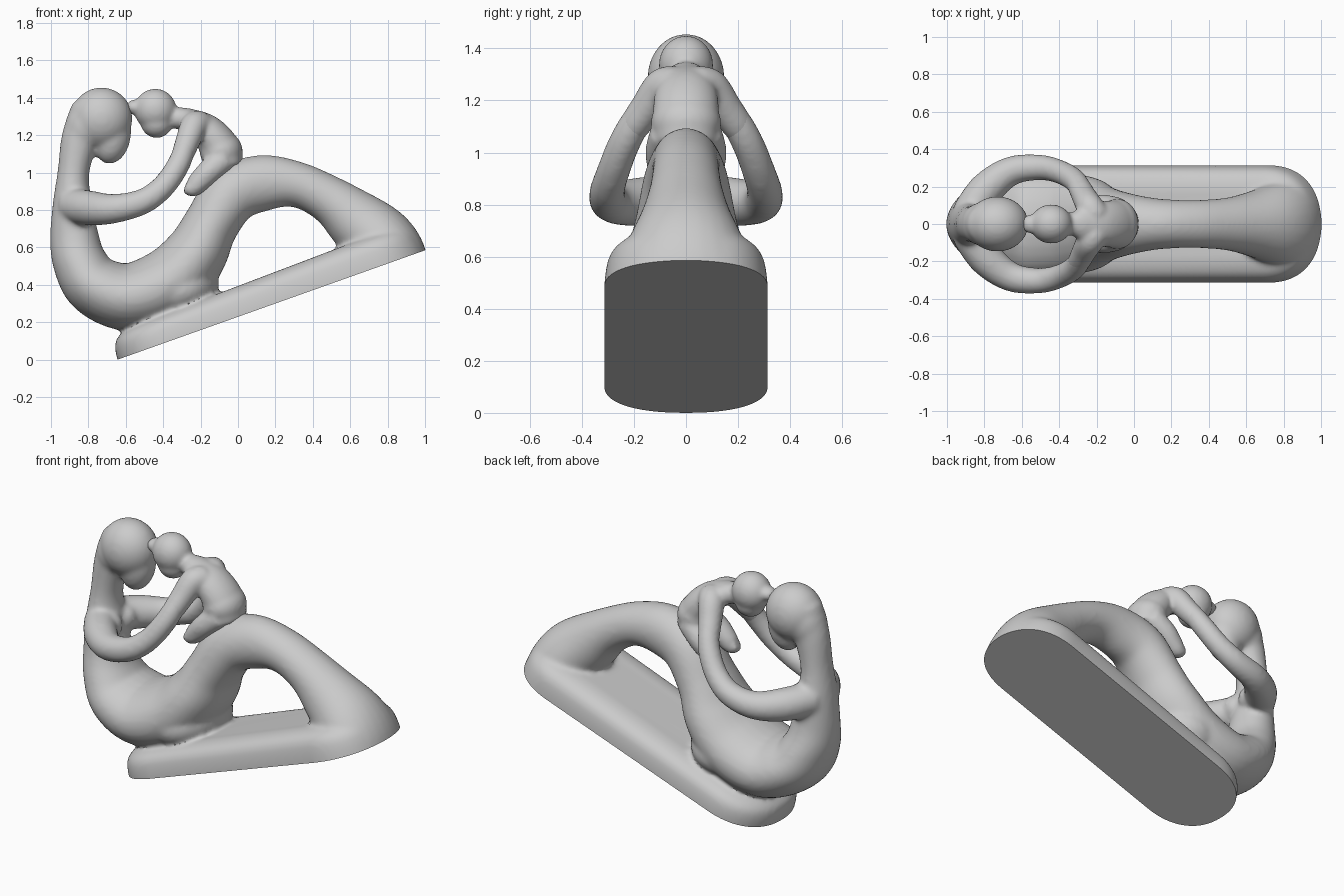
import bpy, bmesh, math
from mathutils import Vector, Matrix

if "Cube" in bpy.data.objects:
    bpy.data.objects.remove(bpy.data.objects["Cube"])

ANG = math.atan2(0.585, 1.645)                 # tilt of the flat underside
U = Vector((math.cos(ANG), 0, math.sin(ANG)))  # along the slab
N = Vector((-U.z, 0, U.x))                     # out of the slab
FOOT = Vector((-0.645, 0, 0))
LENGTH = 1.746


def catmull(a, b, c, d, t):
    return [0.5 * (2 * q + (r - p) * t + (2 * p - 5 * q + 4 * r - s) * t * t
                   + (3 * q - p - 3 * r + s) * t ** 3) for p, q, r, s in zip(a, b, c, d)]


def loft(bm, pts, steps=6, sides=28):
    """Smooth tube through stations (x, y, z, in-plane radius, sideways radius)."""
    ext = [pts[0]] + list(pts) + [pts[-1]]
    st = [catmull(*ext[i:i + 4], k / steps) for i in range(len(pts) - 1) for k in range(steps)]
    st.append(list(pts[-1]))
    pos = [Vector(s[:3]) for s in st]
    rings = []
    for i, s in enumerate(st):
        tan = (pos[min(i + 1, len(pos) - 1)] - pos[max(i - 1, 0)]).normalized()
        side = Vector((0, 1, 0))
        side = (side - tan * side.dot(tan)).normalized()
        nor = tan.cross(side)
        rings.append([bm.verts.new(pos[i] + nor * (s[3] * math.cos(a)) + side * (s[4] * math.sin(a)))
                      for a in (2 * math.pi * j / sides for j in range(sides))])
    skin(bm, rings)


def skin(bm, rings):
    n = len(rings[0])
    faces = [bm.faces.new((a[j], a[(j + 1) % n], b[(j + 1) % n], b[j]))
             for a, b in zip(rings, rings[1:]) for j in range(n)]
    faces += [bm.faces.new(rings[0][::-1]), bm.faces.new(rings[-1])]
    bmesh.ops.recalc_face_normals(bm, faces=faces)


def ball(bm, c, r, tilt=0):
    m = Matrix.Translation(c) @ Matrix.Rotation(tilt, 4, 'Y') @ Matrix.Diagonal((*r, 1))
    bmesh.ops.create_uvsphere(bm, u_segments=32, v_segments=20, radius=1, matrix=m)


def make(name, bm):
    me = bpy.data.meshes.new(name)
    bm.to_mesh(me)
    bm.free()
    ob = bpy.data.objects.new(name, me)
    bpy.context.collection.objects.link(ob)
    return ob


def fuse(ob, voxel, smooth):
    """Melt overlapping shapes into one soft surface, then slice off at the underside."""
    rm = ob.modifiers.new("fuse", 'REMESH')
    rm.mode = 'VOXEL'
    rm.voxel_size = voxel
    sm = ob.modifiers.new("soften", 'SMOOTH')
    sm.factor = 0.5
    sm.iterations = smooth
    dg = bpy.context.evaluated_depsgraph_get()
    me = bpy.data.meshes.new_from_object(ob.evaluated_get(dg))
    ob.modifiers.clear()
    ob.data = me
    bm = bmesh.new()
    bm.from_mesh(me)
    res = bmesh.ops.bisect_plane(bm, geom=bm.verts[:] + bm.edges[:] + bm.faces[:],
                                 plane_co=FOOT, plane_no=N, clear_inner=True)
    cut = [e for e in res['geom_cut'] if isinstance(e, bmesh.types.BMEdge)]
    if cut:
        bmesh.ops.edgeloop_fill(bm, edges=cut)
    bm.to_mesh(me)
    bm.free()


def shade(ob, angle):
    bpy.ops.object.select_all(action='DESELECT')
    ob.select_set(True)
    bpy.context.view_layer.objects.active = ob
    bpy.ops.object.shade_smooth_by_angle(angle=math.radians(angle))


def power(v, e):
    return math.copysign(abs(v) ** e, v)


# Tilted base slab: long rounded outline and soft upper rim (runs below the cut plane)
bm = bmesh.new()
rings = []
for h, inset in ((-0.06, 0), (0, 0), (0.04, 0.004), (0.075, 0.012), (0.1, 0.026),
                 (0.12, 0.052), (0.132, 0.09), (0.138, 0.14)):
    ring = []
    for k in range(72):
        a = 2 * math.pi * (k + 0.5) / 72
        c, s = power(math.cos(a), 0.88), power(math.sin(a), 0.88)
        mid = LENGTH - 0.3 if c > 0 else 0.3
        u = mid + (0.3 - inset) * c
        rise = h * (0.97 + 0.27 * min(1, u / 0.8))
        ring.append(bm.verts.new(FOOT + U * u + N * rise + Vector((0, (0.314 - inset) * s, 0))))
    rings.append(ring)
skin(bm, rings)

# Seated mother: back, hips, thighs, knees and shins as one continuous sweep
loft(bm, [(x, 0, z, t, w) for x, z, t, w in (
    (-0.785, 1.33, 0.11, 0.11), (-0.845, 1.18, 0.10, 0.10), (-0.88, 1.0, 0.085, 0.10),
    (-0.885, 0.84, 0.105, 0.125), (-0.875, 0.66, 0.13, 0.145), (-0.845, 0.52, 0.145, 0.195),
    (-0.76, 0.395, 0.165, 0.25), (-0.58, 0.335, 0.182, 0.28), (-0.37, 0.41, 0.19, 0.275),
    (-0.23, 0.56, 0.17, 0.25), (-0.145, 0.72, 0.148, 0.20), (-0.03, 0.885, 0.155, 0.165),
    (0.14, 0.945, 0.15, 0.135), (0.32, 0.935, 0.122, 0.128), (0.49, 0.855, 0.128, 0.14),
    (0.63, 0.745, 0.165, 0.175), (0.75, 0.64, 0.19, 0.225), (0.82, 0.54, 0.19, 0.265),
    (0.86, 0.42, 0.17, 0.28))])
# Blend of hips and thighs into the slab, and of shins into its far end
ball(bm, (-0.31, 0, 0.37), (0.215, 0.265, 0.15), -ANG)
ball(bm, (0.78, 0, 0.56), (0.2, 0.285, 0.13), -ANG)
# Head, jaw and nape
ball(bm, (-0.73, 0, 1.29), (0.166, 0.148, 0.166))
ball(bm, (-0.673, 0, 1.195), (0.1, 0.1, 0.15), math.radians(10))
ball(bm, (-0.81, 0, 1.25), (0.115, 0.115, 0.15), math.radians(15))
# Arms reaching forward to the child, and the chest
for s in (1, -1):
    loft(bm, [(x, s * y, z, r, r) for x, y, z, r in (
        (-0.885, 0.05, 0.825, 0.095), (-0.79, 0.185, 0.81, 0.094), (-0.66, 0.282, 0.808, 0.079),
        (-0.51, 0.303, 0.845, 0.069), (-0.40, 0.28, 0.925, 0.064), (-0.32, 0.235, 1.04, 0.062),
        (-0.275, 0.17, 1.15, 0.058), (-0.22, 0.07, 1.255, 0.05))], sides=20)
    ball(bm, (-0.81, s * 0.07, 0.82), (0.07, 0.07, 0.075))
mother = make("mother_figure_on_base", bm)
fuse(mother, 0.013, 12)
shade(mother, 40)

# Child on the knees: torso with neck
bm = bmesh.new()
loft(bm, [(x, 0, z, t, w) for x, z, t, w in (
    (-0.42, 1.32, 0.06, 0.06), (-0.34, 1.295, 0.058, 0.06), (-0.27, 1.28, 0.065, 0.095),
    (-0.17, 1.225, 0.09, 0.12), (-0.095, 1.13, 0.105, 0.128), (-0.07, 1.03, 0.10, 0.12))])
ball(bm, (-0.09, 0, 1.115), (0.115, 0.135, 0.11))
# Child's head, face and the touch point of the foreheads
ball(bm, (-0.442, 0, 1.336), (0.113, 0.105, 0.113))
ball(bm, (-0.435, 0, 1.27), (0.086, 0.085, 0.085))
ball(bm, (-0.555, 0, 1.35), (0.045, 0.05, 0.04))
# Child's shoulders, arms lying on the mother's arms, legs straddling the knees
for s in (1, -1):
    loft(bm, [(x, s * y, z, r, r) for x, y, z, r in (
        (-0.20, 0.04, 1.255, 0.075), (-0.235, 0.09, 1.25, 0.074), (-0.268, 0.15, 1.17, 0.066),
        (-0.295, 0.2, 1.10, 0.06), (-0.33, 0.24, 1.03, 0.045))], sides=20)
    loft(bm, [(x, s * y, z, r, r) for x, y, z, r in (
        (-0.08, 0.07, 1.07, 0.07), (-0.15, 0.09, 1.01, 0.066), (-0.205, 0.092, 0.955, 0.06),
        (-0.245, 0.095, 0.92, 0.05), (-0.28, 0.1, 0.93, 0.035))], sides=20)
child = make("child_figure", bm)
fuse(child, 0.011, 10)
shade(child, 50)
